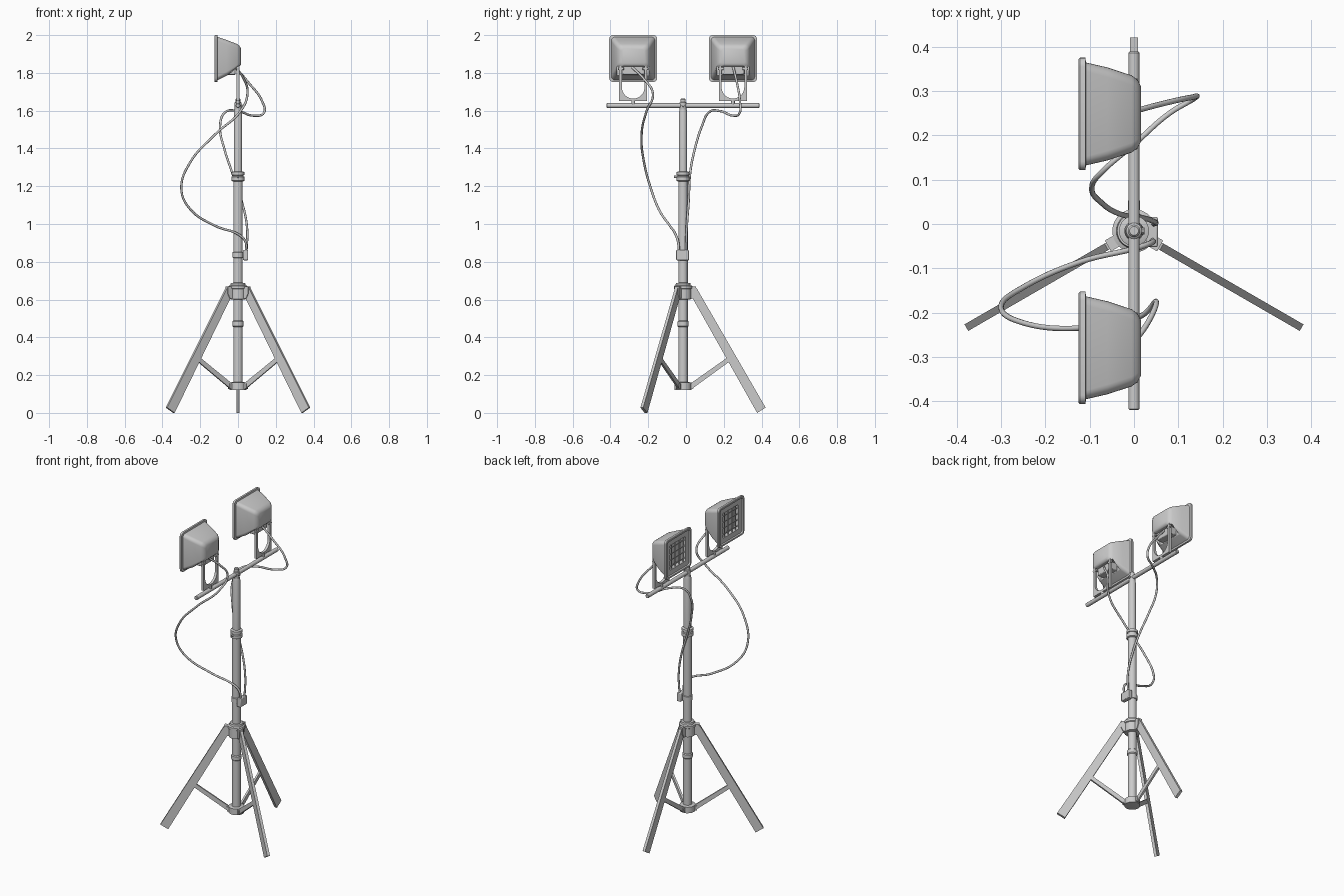
import bpy, math
from mathutils import Vector, Matrix

if "Cube" in bpy.data.objects:
    bpy.data.objects.remove(bpy.data.objects["Cube"])

CY = -0.0155          # pole axis
ZC = 1.876            # lamp centre height


def mesh(name, verts, faces, angle=35):
    me = bpy.data.meshes.new(name)
    me.from_pydata([tuple(v) for v in verts], [], faces)
    ob = bpy.data.objects.new(name, me)
    bpy.context.collection.objects.link(ob)
    bpy.ops.object.select_all(action='DESELECT')
    ob.select_set(True)
    bpy.context.view_layer.objects.active = ob
    bpy.ops.object.mode_set(mode='EDIT')
    bpy.ops.mesh.select_all(action='SELECT')
    bpy.ops.mesh.normals_make_consistent(inside=False)
    bpy.ops.object.mode_set(mode='OBJECT')
    bpy.ops.object.shade_smooth_by_angle(angle=math.radians(angle))
    return ob


def loft(name, rings):
    n = len(rings[0])
    verts = [v for r in rings for v in r]
    faces = [(i * n + j, i * n + (j + 1) % n, (i + 1) * n + (j + 1) % n, (i + 1) * n + j)
             for i in range(len(rings) - 1) for j in range(n)]
    faces += [tuple(range(n)), tuple(range(len(verts) - n, len(verts)))]
    return mesh(name, verts, faces)


def lathe(name, profile, n=28, centre=(0, CY)):
    """Revolve (radius, z) pairs about a vertical axis."""
    return loft(name, [[(centre[0] + r * math.cos(2 * math.pi * k / n),
                         centre[1] + r * math.sin(2 * math.pi * k / n), z)
                        for k in range(n)] for r, z in profile])


def rod(name, a, b, r, n=20, bevel=0.003):
    a, b = Vector(a), Vector(b)
    d = (b - a).normalized()
    q = d.to_track_quat('Z', 'Y')
    steps = [(a, r - bevel), (a + d * bevel, r), (b - d * bevel, r), (b, r - bevel)]
    return loft(name, [[p + q @ Vector((s * math.cos(2 * math.pi * k / n),
                                        s * math.sin(2 * math.pi * k / n), 0))
                        for k in range(n)] for p, s in steps])


def box(name, lo, hi, bevel=0.0):
    (a, b, c), (d, e, f) = lo, hi
    ob = loft(name, [[(a, b, z), (d, b, z), (d, e, z), (a, e, z)] for z in (c, f)])
    if bevel:
        m = ob.modifiers.new('bevel', 'BEVEL')
        m.width, m.segments = bevel, 2
    return ob


def plate(name, outline, half, ang):
    """Extrude an (r, z) outline to a thin plate standing in a radial plane."""
    c, s = math.cos(ang), math.sin(ang)
    return loft(name, [[(r * c - t * s, CY + r * s + t * c, z) for r, z in outline]
                       for t in (-half, half)])


# telescopic pole with its clamps
lathe('lower_pole', [(0.025, 0.125), (0.025, 1.24), (0.02, 1.245)])
lathe('upper_pole', [(0.022, 1.22), (0.022, 1.59), (0.019, 1.605), (0.015, 1.607)])
lathe('pole_clamp', [(0.026, 1.225), (0.034, 1.229), (0.034, 1.25), (0.029, 1.253),
                     (0.029, 1.258), (0.034, 1.26), (0.034, 1.275), (0.023, 1.279)])
lathe('guide_ring', [(0.025, 0.455), (0.03, 0.46), (0.03, 0.483), (0.025, 0.488)])
lathe('upper_hub', [(0.026, 0.6), (0.044, 0.602), (0.044, 0.655), (0.049, 0.658),
                    (0.049, 0.672), (0.04, 0.676), (0.038, 0.688), (0.025, 0.689)])
lathe('lower_hub', [(0.03, 0.12), (0.045, 0.122), (0.045, 0.16), (0.03, 0.163)])
rod('clamp_screw', (0, CY - 0.03, 1.25), (0, CY - 0.048, 1.25), 0.006, 12, 0.001)

# tripod legs, lugs and struts
leg = [(0.045, 0.66), (0.072, 0.66), (0.437, 0.028), (0.392, 0.0), (0.045, 0.617)]
lug = [(0.035, 0.605), (0.056, 0.605), (0.068, 0.63), (0.068, 0.67), (0.035, 0.67)]
foot_lug = [(0.035, 0.125), (0.054, 0.128), (0.056, 0.155), (0.035, 0.158)]
strut = [(0.04, 0.133), (0.055, 0.133), (0.25, 0.275), (0.236, 0.294), (0.04, 0.156)]
for i, deg in enumerate((90, 210, 330)):
    a = math.radians(deg)
    plate(f'leg_{i}', leg, 0.0085, a)
    plate(f'leg_lug_{i}', lug, 0.014, a)
    plate(f'foot_lug_{i}', foot_lug, 0.012, a)
    plate(f'strut_{i}', strut, 0.006, a)

# crossbar and its fitting
rod('crossbar', (0, CY - 0.405, 1.627), (0, CY + 0.405, 1.627), 0.0125)
lathe('crossbar_fitting', [(0.017, 1.6), (0.018, 1.604), (0.018, 1.642), (0.014, 1.645),
                           (0.014, 1.66), (0.01, 1.665)], 20)
rod('crossbar_bolt', (0.01, CY, 1.627), (0.024, CY, 1.627), 0.008, 6, 0.001)


def rounded(x, h, z0, z1, r, yc, seg=5):
    pts = []
    for cy, cz, a0 in ((h - r, z1 - r, 0), (r - h, z1 - r, 90),
                       (r - h, z0 + r, 180), (h - r, z0 + r, 270)):
        for k in range(seg + 1):
            a = math.radians(a0 + 90 * k / seg)
            pts.append((x, yc + cy + r * math.cos(a), cz + r * math.sin(a)))
    return pts


def floodlight(side, yc):
    # housing: lens recess, rim and tapering shell (x, half width, z low, z high, corner)
    sections = [(-0.090, 0.070, ZC - 0.070, ZC + 0.070, 0.008),
                (-0.116, 0.078, ZC - 0.078, ZC + 0.078, 0.010),
                (-0.116, 0.112, ZC - 0.110, ZC + 0.110, 0.014),
                (-0.125, 0.114, ZC - 0.112, ZC + 0.112, 0.014),
                (-0.125, 0.124, ZC - 0.121, ZC + 0.121, 0.018),
                (-0.122, 0.127, ZC - 0.124, ZC + 0.124, 0.020),
                (-0.110, 0.127, ZC - 0.124, ZC + 0.124, 0.020),
                (-0.108, 0.116, 1.762, 1.990, 0.020),
                (-0.060, 0.105, 1.785, 1.974, 0.022),
                (-0.005, 0.087, 1.820, 1.953, 0.022),
                (0.008, 0.077, 1.834, 1.943, 0.020),
                (0.016, 0.062, 1.845, 1.930, 0.016)]
    housing = loft(f'{side}_lamp_housing', [rounded(*s, yc) for s in sections])
    # recess under the back for the junction box
    cut = box(f'{side}_recess_cutter', (-0.058, yc - 0.085, 1.7), (0.08, yc + 0.085, 1.834))
    cut.hide_render = True
    cut.hide_viewport = True
    m = housing.modifiers.new('recess', 'BOOLEAN')
    m.object, m.operation, m.solver = cut, 'DIFFERENCE', 'EXACT'
    box(f'{side}_junction_box', (-0.06, yc - 0.06, 1.79), (-0.012, yc + 0.06, 1.837), 0.005)
    # lens guard bars
    for k in (-1.5, -0.5, 0.5, 1.5):
        y, z = yc + k * 0.038, ZC + k * 0.038
        rod(f'{side}_guard_upright', (-0.112, y, ZC - 0.078), (-0.112, y, ZC + 0.078), 0.003, 8, 0.0005)
        rod(f'{side}_guard_crosspiece', (-0.112, yc - 0.078, z), (-0.112, yc + 0.078, z), 0.003, 8, 0.0005)
    # U bracket, pivots and mounting bolt
    outer = [(-0.074, 1.84), (-0.074, 1.65)]
    outer += [(0.074, 1.65), (0.074, 1.84), (0.06, 1.84)]
    arc = [(0.06 * math.cos(math.pi * k / 18), 1.724 - 0.06 * math.sin(math.pi * k / 18))
           for k in range(19)]
    outline = outer + arc + [(-0.06, 1.84)]
    loft(f'{side}_bracket', [[(x, yc + y, z) for y, z in outline] for x in (-0.008, 0.008)])
    for s in (-1, 1):
        rod(f'{side}_bracket_pivot', (0, yc + s * 0.05, 1.822), (0, yc + s * 0.08, 1.822), 0.008, 12, 0.001)
    lathe(f'{side}_bracket_bolt', [(0.01, 1.63), (0.01, 1.658), (0.007, 1.66)], 12, (0, yc))


floodlight('front', CY - 0.264)
floodlight('back', CY + 0.264)


def cable(name, pts):
    cu = bpy.data.curves.new(name, 'CURVE')
    cu.dimensions = '3D'
    cu.bevel_depth, cu.bevel_resolution, cu.resolution_u = 0.0062, 3, 8
    cu.use_fill_caps = True
    sp = cu.splines.new('BEZIER')
    sp.bezier_points.add(len(pts) - 1)
    for bp, p in zip(sp.bezier_points, pts):
        bp.co = p
        bp.handle_left_type = bp.handle_right_type = 'AUTO'
    ob = bpy.data.objects.new(name, cu)
    bpy.context.collection.objects.link(ob)


# supply cables and plug box
cable('front_cable', [(-0.015, -0.285, 1.83), (0.03, -0.225, 1.77), (0.05, -0.175, 1.69),
                      (0.015, -0.208, 1.6), (-0.12, -0.235, 1.475), (-0.254, -0.222, 1.325),
                      (-0.3, -0.185, 1.185), (-0.254, -0.145, 1.08), (-0.12, -0.085, 0.99),
                      (0.01, -0.053, 0.94), (0.04, -0.042, 0.905), (0.042, -0.037, 0.85)])
cable('back_cable', [(-0.015, 0.25, 1.83), (0.05, 0.268, 1.755), (0.13, 0.286, 1.645),
                     (0.138, 0.285, 1.59), (0.08, 0.25, 1.574), (0, 0.18, 1.598),
                     (-0.07, 0.12, 1.59), (-0.095, 0.085, 1.52), (-0.07, 0.045, 1.39),
                     (-0.03, 0.022, 1.27), (0.02, 0.014, 1.12), (0.048, 0.004, 0.98),
                     (0.045, 0.0, 0.85)])
box('plug_box', (0.027, -0.052, 0.808), (0.054, 0.016, 0.862), 0.004)
lathe('plug_box_strap', [(0.025, 0.82), (0.029, 0.822), (0.029, 0.85), (0.025, 0.852)])
